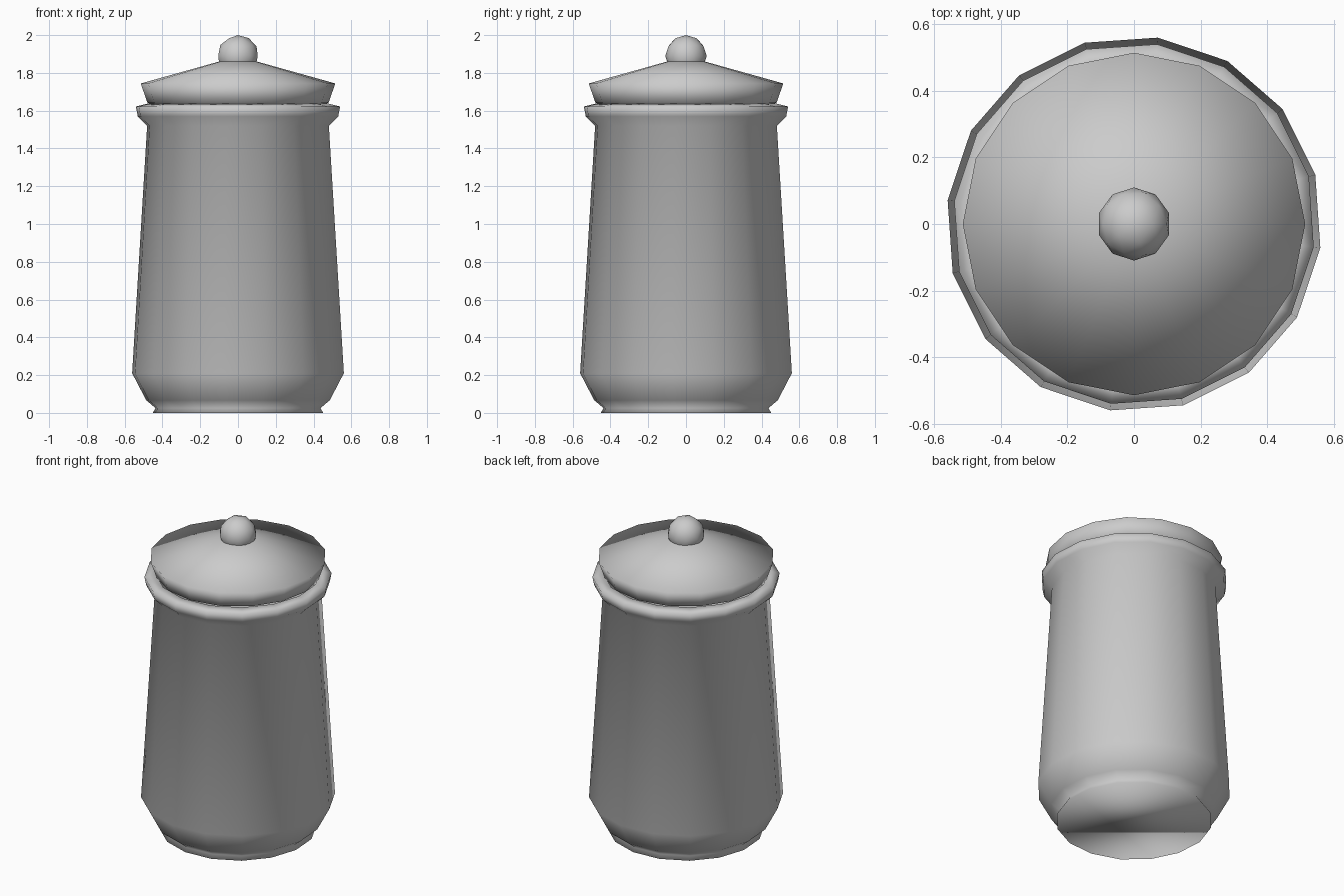
import bpy, bmesh
from math import cos, sin, radians, tau

cube = bpy.data.objects.get("Cube")
if cube:
    bpy.data.objects.remove(cube, do_unlink=True)

# Single glaze colour
glaze = bpy.data.materials.new("grey_ceramic")
glaze.use_nodes = True
GREY = (0.6, 0.6, 0.6, 1)
glaze.diffuse_color = GREY
glaze.node_tree.nodes["Principled BSDF"].inputs["Base Color"].default_value = GREY


def finish(name, bm):
    """Turn a bmesh into a smooth, coloured object."""
    bmesh.ops.recalc_face_normals(bm, faces=bm.faces)
    for face in bm.faces:
        face.smooth = True
    mesh = bpy.data.meshes.new(name)
    bm.to_mesh(mesh)
    bm.free()
    mesh.materials.append(glaze)
    obj = bpy.data.objects.new(name, mesh)
    bpy.context.collection.objects.link(obj)
    return obj


def lathe(name, profile, sides=16, turn=0):
    """Spin (radius, height) points; both ends are closed, radius 0 makes a tip."""
    bm = bmesh.new()
    rings = []
    for r, z in profile:
        if r == 0:
            rings.append([bm.verts.new((0, 0, z))] * sides)
            continue
        angles = [radians(turn) + tau * i / sides for i in range(sides)]
        rings.append([bm.verts.new((r * cos(a), r * sin(a), z)) for a in angles])
    for low, high in zip(rings, rings[1:]):
        for i in range(sides):
            j = (i + 1) % sides
            corners = dict.fromkeys((low[i], low[j], high[j], high[i]))
            bm.faces.new(list(corners))
    for ring in (rings[0], rings[-1]):
        if len(set(ring)) > 1:
            bm.faces.new(ring)
    return finish(name, bm)


# Jar: foot, belly, tapering wall, rolled rim and hollow inside
lathe("jar_body", [
    (0.455, 0), (0.44, 0.025), (0.49, 0.067), (0.565, 0.21),
    (0.485, 1.52), (0.535, 1.57), (0.545, 1.622), (0.48, 1.638),
    (0.45, 1.58), (0.5, 0.24), (0.42, 0.1),
], turn=15.2)

# Lid: plug, flared edge and shallow cone
lathe("lid", [(0.43, 1.62), (0.48, 1.643), (0.515, 1.744), (0, 1.888)])

# Knob
knob = bmesh.new()
bmesh.ops.create_icosphere(knob, subdivisions=2, radius=0.11)
bmesh.ops.translate(knob, verts=knob.verts, vec=(0, 0, 1.89))
finish("lid_knob", knob)
